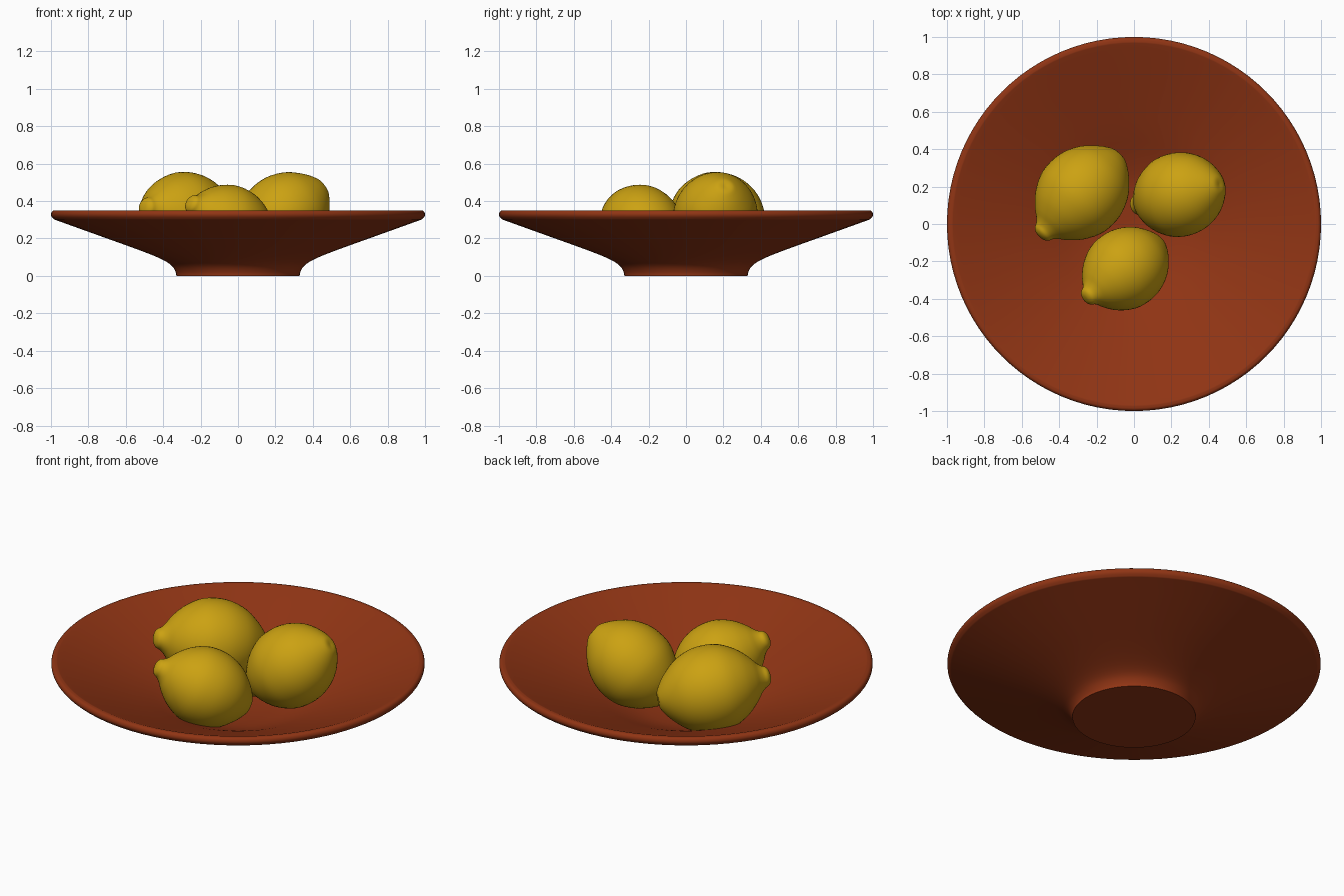
import bpy, bmesh, math
from mathutils import Vector

if "Cube" in bpy.data.objects:
    bpy.data.objects.remove(bpy.data.objects["Cube"])


def material(name, rgb):
    m = bpy.data.materials.new(name)
    m.diffuse_color = (*rgb, 1)
    m.use_nodes = True
    m.node_tree.nodes["Principled BSDF"].inputs["Base Color"].default_value = m.diffuse_color
    return m


def smooth_profile(pts, steps=3):
    # Catmull-Rom curve through (radius, height) points
    p = [Vector(q) for q in pts]
    p = [p[0]] + p + [p[-1]]
    out = []
    for a, b, c, d in zip(p, p[1:], p[2:], p[3:]):
        for i in range(steps):
            t = i / steps
            q = 0.5 * (2*b + (c - a)*t + (2*a - 5*b + 4*c - d)*t*t + (3*b - a - 3*c + d)*t**3)
            out.append((max(q.x, 0), q.y))
    return out + [tuple(p[-1])]


def lathe(name, profile, segments, mat):
    bm = bmesh.new()
    vs = [bm.verts.new((r, 0, z)) for r, z in profile]
    es = [bm.edges.new(pair) for pair in zip(vs, vs[1:])]
    bmesh.ops.spin(bm, geom=vs + es, cent=(0, 0, 0), axis=(0, 0, 1),
                   angle=2 * math.pi, steps=segments)
    bmesh.ops.remove_doubles(bm, verts=bm.verts, dist=0.0005)
    bmesh.ops.recalc_face_normals(bm, faces=bm.faces)
    me = bpy.data.meshes.new(name)
    bm.to_mesh(me)
    bm.free()
    me.materials.append(mat)
    ob = bpy.data.objects.new(name, me)
    bpy.context.collection.objects.link(ob)
    bpy.ops.object.select_all(action='DESELECT')
    ob.select_set(True)
    bpy.context.view_layer.objects.active = ob
    bpy.ops.object.shade_smooth_by_angle(angle=math.radians(40))
    return ob


terracotta = material("terracotta", (0.28, 0.035, 0.007))
lemon_skin = material("lemon_skin", (0.60, 0.36, 0.006))

# Shallow footed bowl: flat base, flared wall, rounded rim, inner dish
base = [(0, 0), (0.33, 0)]
wall = smooth_profile([
    (0.33, 0), (0.333, 0.02), (0.355, 0.055), (0.41, 0.09), (0.52, 0.135),
    (0.70, 0.2), (0.95, 0.29), (0.985, 0.304), (1.0, 0.325), (0.994, 0.345),
    (0.975, 0.35), (0.94, 0.338), (0.7, 0.242), (0.5, 0.162), (0.34, 0.095),
    (0.2, 0.057), (0, 0.045)])
lathe("bowl", base + wall, 96, terracotta)

# Lemons: blunt stem end below, nipple at the top of the axis
lemon = smooth_profile([
    (0, -0.29), (0.035, -0.292), (0.065, -0.28), (0.12, -0.24), (0.185, -0.17),
    (0.225, -0.085), (0.237, 0), (0.225, 0.085), (0.18, 0.17), (0.125, 0.23),
    (0.085, 0.262), (0.062, 0.287), (0.05, 0.31), (0.027, 0.324), (0, 0.327)])
# name, centre, axis towards the nipple, scale
for name, centre, axis, size in [
        ("lemon_left", (-0.28, 0.165, 0.318), (-0.225, -0.23, 0.05), 1.0),
        ("lemon_right", (0.24, 0.157, 0.318), (-0.2, -0.05, -0.15), 0.95),
        ("lemon_front", (-0.048, -0.24, 0.268), (-0.2, -0.15, 0.12), 0.91)]:
    ob = lathe(name, lemon, 48, lemon_skin)
    ob.location = centre
    ob.rotation_euler = Vector(axis).to_track_quat('Z', 'Y').to_euler()
    ob.scale = (size,) * 3
